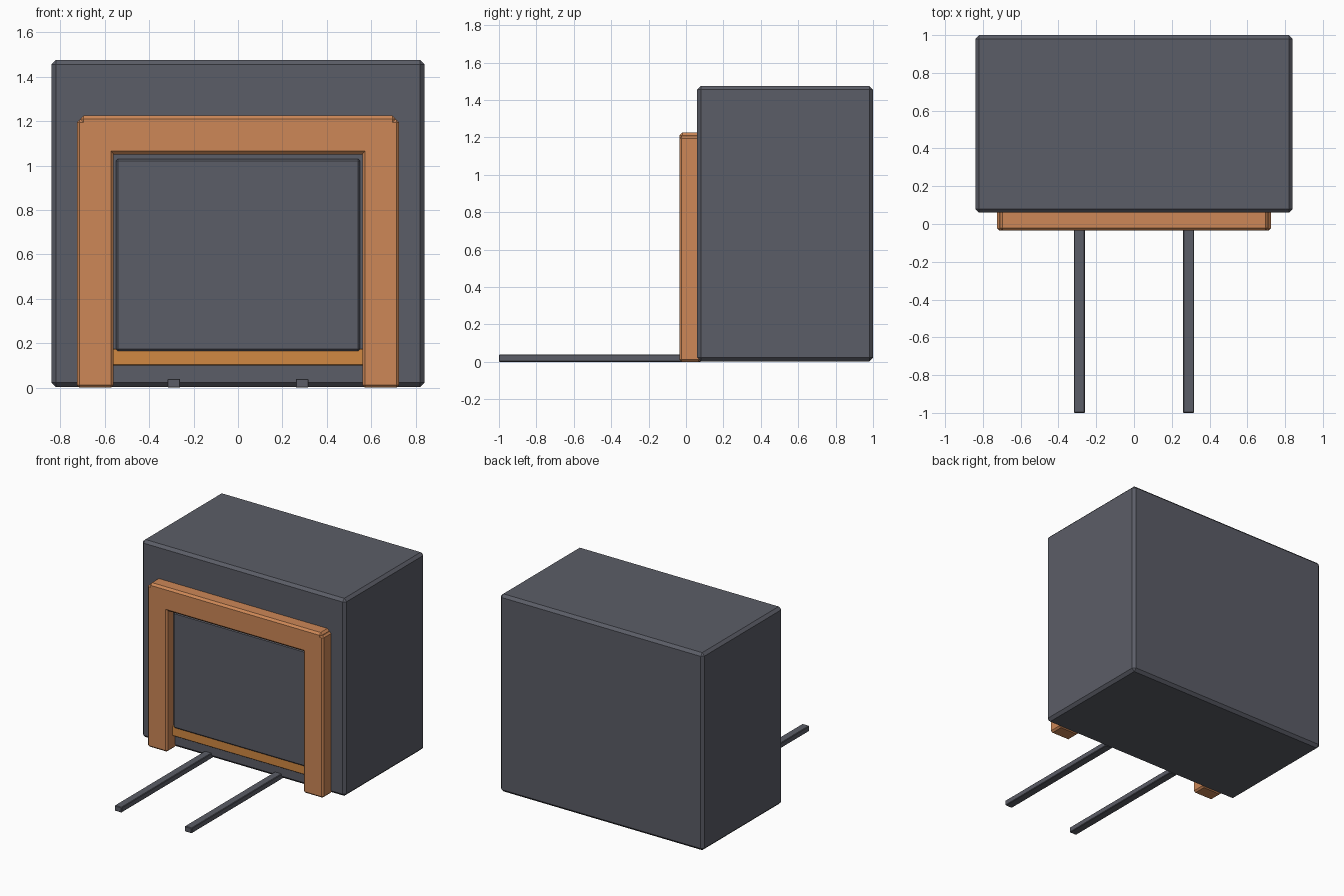
import bpy
import bmesh
from mathutils import Vector

cube = bpy.data.objects.get("Cube")
if cube:
    bpy.data.objects.remove(cube, do_unlink=True)


def material(name, colour):
    mat = bpy.data.materials.new(name)
    mat.use_nodes = True
    mat.diffuse_color = (*colour, 1)
    bsdf = mat.node_tree.nodes["Principled BSDF"]
    bsdf.inputs["Base Color"].default_value = (*colour, 1)
    bsdf.inputs["Roughness"].default_value = 0.7
    return mat


grey = material("slate grey", (0.105, 0.11, 0.135))
copper = material("copper orange", (0.61, 0.245, 0.095))
amber = material("amber", (0.64, 0.25, 0.055))


def box(name, x, y, z, mat, chamfer):
    """Chamfered box spanning the given (min, max) ranges."""
    low, high = (Vector(v) for v in zip(x, y, z))
    bm = bmesh.new()
    bmesh.ops.create_cube(bm, size=1)
    for v in bm.verts:
        v.co = (low + high) / 2 + v.co * (high - low)
    bmesh.ops.bevel(bm, geom=bm.edges[:], offset=chamfer, segments=1,
                    affect='EDGES')
    mesh = bpy.data.meshes.new(name)
    bm.to_mesh(mesh)
    bm.free()
    mesh.materials.append(mat)
    obj = bpy.data.objects.new(name, mesh)
    bpy.context.collection.objects.link(obj)
    return obj


# Main housing
box("housing", (-0.84, 0.84), (0.06, 1), (0.003, 1.475), grey, 0.02)

# Door panel with its thin surround and the sill beneath it
box("door_surround", (-0.57, 0.57), (0.04, 0.08), (0.15, 1.06), grey, 0.005)
box("door_panel", (-0.55, 0.55), (0.02, 0.08), (0.165, 1.03), grey, 0.01)
box("door_sill", (-0.57, 0.57), (0.03, 0.08), (0.1, 0.175), amber, 0.004)

# Portal lintel across the two posts
box("portal_lintel", (-0.71, 0.71), (-0.035, 0.08), (1.05, 1.225), copper, 0.015)

# Posts and floor rails, one of each per side
for side, s in (("left", 1), ("right", -1)):
    box(f"{side}_post", sorted((s * 0.56, s * 0.725)), (-0.035, 0.08),
        (0, 1.207), copper, 0.012)
    box(f"{side}_rail", sorted((s * 0.26, s * 0.318)), (-1, 0.08),
        (0, 0.04), grey, 0.004)
